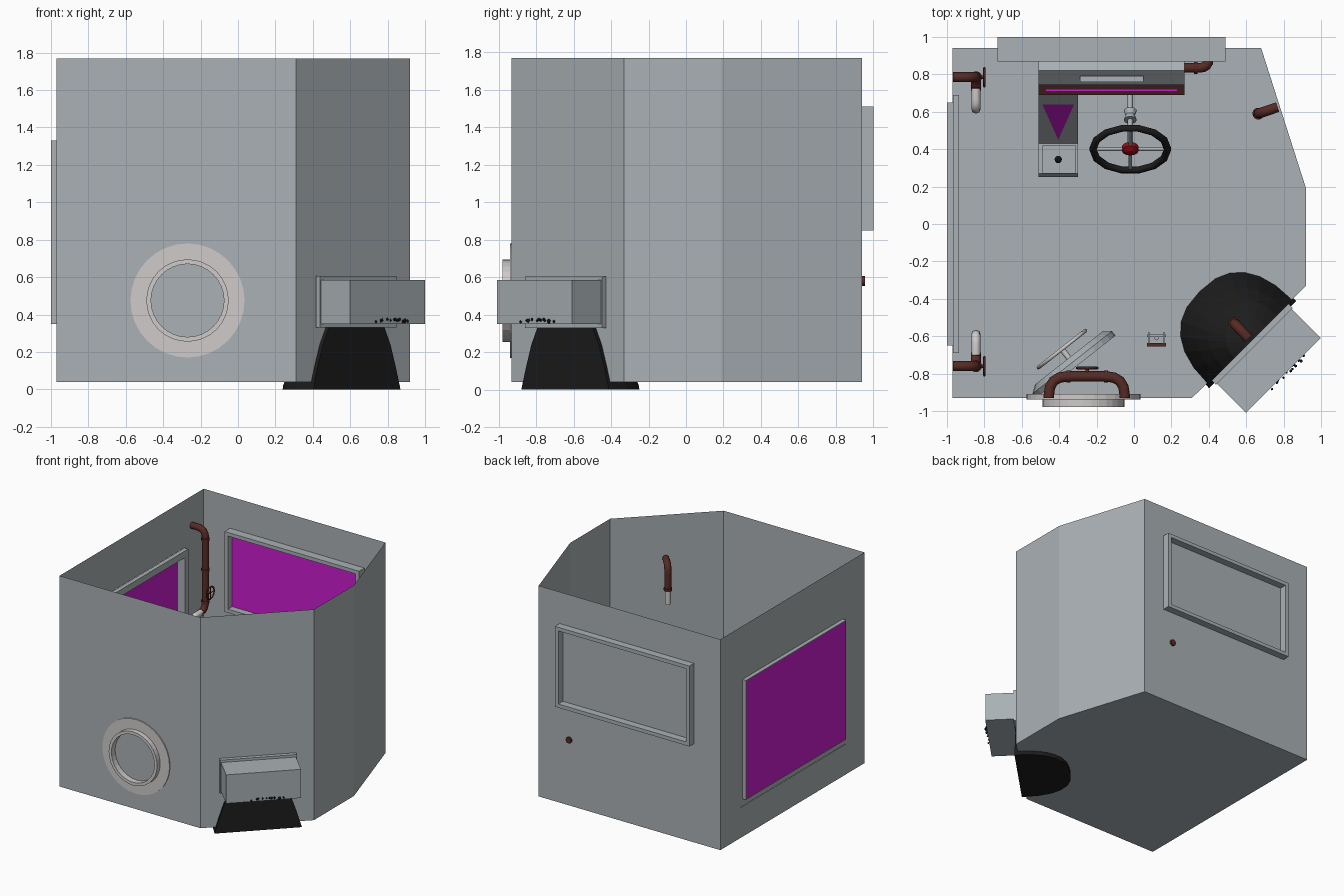
import bpy, bmesh, math, random
from mathutils import Vector, Matrix

if "Cube" in bpy.data.objects:
    bpy.data.objects.remove(bpy.data.objects["Cube"])

def material(name, c):
    m = bpy.data.materials.new(name)
    m.diffuse_color = (*c, 1)
    m.use_nodes = True
    m.node_tree.nodes["Principled BSDF"].inputs["Base Color"].default_value = m.diffuse_color
    return m

GREY = material("steel_grey", (.40, .44, .46))
MAGENTA = material("magenta", (.60, .012, .62))
BROWN = material("brown", (.095, .024, .018))
DARKWOOD = material("dark_wood", (.04, .012, .009))
BLACK = material("black", (.012, .012, .012))
WHITE = material("pale", (.62, .60, .59))
RED = material("red", (.30, .004, .008))

def mesh(name, verts, faces, mat=None, fix=True):
    me = bpy.data.meshes.new(name)
    me.from_pydata([tuple(v) for v in verts], [], faces)
    if fix:
        bm = bmesh.new()
        bm.from_mesh(me)
        bmesh.ops.recalc_face_normals(bm, faces=bm.faces)
        bm.to_mesh(me)
        bm.free()
    ob = bpy.data.objects.new(name, me)
    bpy.context.collection.objects.link(ob)
    me.materials.append(mat or GREY)
    return ob

def prism(name, poly, axis, a, b, mat=None):
    """Extrude a 2D outline along an axis from a to b."""
    def p(u, v, w):
        return [(w, u, v), (u, w, v), (u, v, w)][axis]
    n = len(poly)
    vs = [p(u, v, w) for w in (a, b) for u, v in poly]
    fs = [tuple(range(n)), tuple(range(2*n-1, n-1, -1))]
    fs += [(i, (i+1) % n, n+(i+1) % n, n+i) for i in range(n)]
    return mesh(name, vs, fs, mat)

def rect(u0, u1, v0, v1):
    return [(u0, v0), (u1, v0), (u1, v1), (u0, v1)]

def box(name, x, y, z, mat=None):
    return prism(name, rect(*x, *y), 2, *z, mat)

def rect_ring(name, axis, sections, closed=True):
    """Loft rectangles (u0,u1,v0,v1,w) into a frame around an opening."""
    vs = []
    for *r, w in sections:
        for u, v in rect(*r):
            vs.append([(w, u, v), (u, w, v), (u, v, w)][axis])
    n = len(sections)
    fs = [(4*i+j, 4*i+(j+1) % 4, 4*((i+1) % n)+(j+1) % 4, 4*((i+1) % n)+j)
          for i in range(n if closed else n-1) for j in range(4)]
    return mesh(name, vs, fs)

def tube(name, pts, r, mat=None, bend=0, cyclic=False, res=2):
    """Round pipe through points, with corners rounded by bend."""
    pts = [Vector(p) for p in pts]
    path = [pts[0]]
    for a, b, c in zip(pts, pts[1:], pts[2:]):
        if bend:
            s, e = b+(a-b).normalized()*bend, b+(c-b).normalized()*bend
            path += [s*(1-t)**2 + b*2*t*(1-t) + e*t*t for t in (0, .25, .5, .75, 1)]
        else:
            path.append(b)
    path.append(pts[-1])
    cu = bpy.data.curves.new(name, 'CURVE')
    cu.dimensions, cu.bevel_depth, cu.bevel_resolution, cu.use_fill_caps = '3D', r, res, True
    sp = cu.splines.new('POLY')
    sp.points.add(len(path)-1)
    for q, p in zip(sp.points, path):
        q.co = (*p, 1)
    sp.use_cyclic_u = cyclic
    ob = bpy.data.objects.new(name, cu)
    bpy.context.collection.objects.link(ob)
    cu.materials.append(mat or GREY)
    bpy.ops.object.select_all(action='DESELECT')
    ob.select_set(True)
    bpy.context.view_layer.objects.active = ob
    bpy.ops.object.convert(target='MESH')
    return ob

def frame_at(loc, n):
    return Matrix.Translation(loc) @ Vector(n).to_track_quat('Z', 'Y').to_matrix().to_4x4()

def lathe(name, prof, loc, n, mat=None, segs=24, closed=False):
    """Revolve (radius, height) points around direction n."""
    M, k = frame_at(loc, n), len(prof)
    vs = [M @ Vector((r*math.cos(a), r*math.sin(a), h)) for i in range(segs)
          for a in [2*math.pi*i/segs] for r, h in prof]
    fs = [(i*k+j, ((i+1) % segs)*k+j, ((i+1) % segs)*k+(j+1) % k, i*k+(j+1) % k)
          for i in range(segs) for j in range(k if closed else k-1)]
    if not closed:
        fs += [tuple(i*k+j for i in range(segs)) for j in (0, k-1)]
    return mesh(name, vs, fs, mat)

def wheel(name, loc, n, r, t, mat, segs=12, spokes=4, spoke_mat=None):
    M = frame_at(loc, n)
    P = lambda a, q: M @ Vector((q*math.cos(a), q*math.sin(a), 0))
    tube(name+"_rim", [P(2*math.pi*i/segs, r) for i in range(segs)], t, mat, cyclic=True, res=1)
    for i in range(spokes):
        tube(f"{name}_spoke_{i}", [loc, P(2*math.pi*i/spokes, r)], t*.5, spoke_mat or mat, res=1)

def collar(name, p, n, r=.032):
    lathe(name, [(r, -.01), (r, .01)], p, n, BROWN, 14)

# Open-topped cabin shell with a window opening in the left wall
plan = [(-.97, -.93), (.31, -.93), (.92, -.33), (.92, .19), (.68, .94), (-.97, .94)]
mesh("cabin_shell", [(x, y, z) for z in (.04, 1.77) for x, y in plan],
     [(5, 4, 3, 2, 1, 0)] + [(i, i+1, i+7, i+6) for i in range(5)], fix=False)
lw = [(-.97, u, v) for r in ((-.93, .94, .04, 1.77), (-.69, .69, .29, 1.38)) for u, v in rect(*r)]
mesh("left_wall", lw, [(j, 4+j, 4+(j+1) % 4, (j+1) % 4) for j in range(4)], fix=False)

# Windows
L0, L1 = (-.69, .69, .29, 1.38), (-.65, .65, .35, 1.33)
rect_ring("left_window_frame", 0, [(*L0, -.935), (*L0, -.968), (*L1, -.968), (*L1, -1.0),
          (-.645, .645, .355, 1.325, -1.0), (-.645, .645, .355, 1.325, -.935)])
mesh("left_window_pane", [(-.999, u, v) for u, v in rect(*L1)], [(0, 3, 2, 1)], MAGENTA, False)
B0, B1 = (-.73, .49, .85, 1.51), (-.70, .46, .88, 1.48)
rect_ring("back_window_frame", 1, [(*B0, .87), (*B0, 1.0), (*B1, 1.0), (*B1, .87)])
mesh("back_window_pane", [(u, .925, v) for u, v in rect(*B1)], [(0, 1, 2, 3)], MAGENTA, False)

# Porthole collar in the front wall, with its open door inside
pc = (-.27, -.93, .475)
lathe("porthole_flange", [(.305, -.02), (.305, .008), (.22, .008), (.22, -.02)], pc, (0, -1, 0), WHITE, 32, True)
lathe("porthole_collar", [(.22, -.02), (.22, .048), (.195, .048), (.195, -.02)], pc, (0, -1, 0), WHITE, 32, True)
n = Vector((-.618, .787, 0))
dc = Vector((-.33, -.74, .475))
lathe("porthole_door", [(.27, -.03), (.27, .0), (.23, .03)], dc, n, None, 24)
wheel("door_wheel", dc+n*.09, n, .16, .01, WHITE)
tube("door_wheel_shaft", [dc, dc+n*.09], .015, WHITE)

# Looped pipe with valve above the porthole
tube("loop_pipe", [(-.455, -.929, .95), (-.455, -.815, .95), (-.05, -.815, .95), (-.05, -.929, .95)], .028, BROWN, .1)
for i, x in enumerate((-.35, -.15)):
    collar(f"loop_collar_{i}", (x, -.815, .95), (1, 0, 0))
tube("loop_valve_stem", [(-.25, -.815, .95), (-.25, -.77, .95)], .01, BROWN)
wheel("loop_valve", Vector((-.25, -.77, .95)), (0, 1, 0), .055, .007, BROWN)

# Taps on the left wall, front and back
for nm, y, s in (("back", .785, -1), ("front", -.76, 1)):
    tube(nm+"_tap_pipe", [(-.969, y, 1.53), (-.845, y, 1.53), (-.845, y, .87), (-.845, y+s*.06, .87)], .027, BROWN, .07)
    tube(nm+"_tap_spout", [(-.845, y+s*.06, .87), (-.845, y+s*.17, .87), (-.845, y+s*.17, .78)], .025, WHITE, .05)
    for i, z in enumerate((1.45, 1.2, .94)):
        collar(f"{nm}_tap_collar_{i}", (-.845, y, z), (0, 0, 1))
    tube(nm+"_tap_stem", [(-.845, y, 1.02), (-.8, y, 1.02)], .01, BROWN)
    wheel(nm+"_tap_valve", Vector((-.8, y, 1.02)), (1, 0, 0), .05, .006, BROWN)

# Short hanging vent pipes on the sloped walls
for nm, w, e, z in (("stove", (.612, -.612), (.535, -.53), 1.42), ("right", (.768, .625), (.665, .59), 1.3)):
    tube(nm+"_vent", [(*w, z), (*e, z), (*e, z-.2)], .027, BROWN, .07)
    collar(nm+"_vent_collar", (*e, z-.2), (0, 0, 1))
    tube(nm+"_vent_end", [(*e, z-.2), (*e, z-.32)], .024, WHITE)

# Half-round stove on the angled wall: u along wall, v inward
U, V = Vector((.707, .707, 0)), Vector((-.707, .707, 0))
W = Vector((.635, -.645, 0))
levels = [(0, .33, .41), (.02, .325, .41), (.12, .295, .37), (.24, .255, .31), (.35, .20, .24), (.44, .12, .15), (.47, .05, .07)]
k = 13
vs = []
for z, a, b in levels:
    for i in range(k):
        c, s = math.cos(math.pi*i/(k-1)), max(0, math.sin(math.pi*i/(k-1)))
        vs.append(W + U*a*math.copysign(abs(c)**.8, c) + V*b*s**.8 + Vector((0, 0, z)))
fs = [(j*k+i, j*k+(i+1) % k, (j+1)*k+(i+1) % k, (j+1)*k+i) for j in range(len(levels)-1) for i in range(k)]
mesh("stove", vs, fs + [tuple(range(k)), tuple(range((len(levels)-1)*k, len(levels)*k))], BLACK)

def wall_box(name, u, v, z):
    c = [W + U*a + V*b for a, b in rect(-u, u, *v)]
    return prism(name, [(p.x, p.y) for p in c], 2, *z)
wall_box("fuel_box", .283, (-.232, .02), (.35, .585))
wall_box("fuel_box_flange", .29, (-.012, .02), (.33, .605))
random.seed(3)
for i in range(18):  # fuel crumbs under the box lip
    p = W + U*random.uniform(-.12, .16) - V*random.uniform(.225, .245)
    r = random.uniform(.005, .01)
    lathe(f"crumb_{i}", [(r*.4, -r), (r, 0), (r*.4, r)], (p.x, p.y, random.uniform(.36, .375)), (0, 0, 1), BLACK, 5)

# Control desk with screen
prism("desk", [(.70, .045), (.87, .045), (.87, .80), (.82, .82), (.74, .74), (.74, .45), (.70, .40)], 0, -.51, .27)
rect_ring("screen_frame", 1, [(-.51, .27, .45, .80, .69), (-.51, .27, .45, .80, .745),
          (-.47, .23, .48, .77, .745), (-.47, .23, .48, .77, .69)]).data.materials[0] = DARKWOOD
box("screen", (-.47, .23), (.71, .72), (.48, .805), MAGENTA)
box("desk_slot", (-.29, .05), (.76, .79), (.76, .805))
tube("desk_pipe", [(.25, .835, .58), (.40, .835, .58), (.40, .955, .58)], .026, BROWN, .05)
collar("desk_pipe_collar", (.33, .835, .58), (1, 0, 0))

# Side pedestal with steep indicator panel and lever
prism("pedestal", [(.25, .045), (.70, .045), (.70, .68), (.43, .34), (.27, .34), (.25, .30)], 0, -.51, -.30)
zt = lambda y: .342 + (y-.43)*.34/.27
mesh("pedestal_indicator", [(x, y, zt(y)+.004) for x, y in ((-.49, .64), (-.405, .45), (-.32, .64))],
     [(0, 1, 2)], MAGENTA, False)
box("lever_plate", (-.49, -.31), (.27, .42), (.33, .36))
tube("lever", [(-.405, .345, .35), (-.405, .345, .46)], .009, BLACK)
lathe("lever_knob", [(.008, -.02), (.02, 0), (.008, .02)], (-.405, .345, .47), (0, 0, 1), BLACK, 10)

# Steering wheel on a tilted column
hub, sn = Vector((-.02, .40, .68)), Vector((0, -.82, .57))
wheel("steering_wheel", hub, sn, .20, .02, BLACK, 14, 4, GREY)
lathe("steering_hub", [(.045, -.015), (.045, .01), (.02, .025)], hub, sn, RED, 12)
tube("steering_column", [hub, hub-sn*.42], .014)
lathe("column_joint", [(.035, -.03), (.025, 0), (.035, .03)], hub-sn*.22, sn, None, 12)

# Shovel standing beside the stove
tube("shovel_shaft", [(.12, -.61, .2), (.12, -.61, .52)], .012)
box("shovel_grip", (.07, .17), (-.655, -.635), (.5, .53), BROWN)
for i, x in enumerate((.075, .155)):
    box(f"shovel_arm_{i}", (x, x+.01), (-.65, -.58), (.5, .53))
box("shovel_blade", (.07, .17), (-.605, -.59), (.05, .22))
